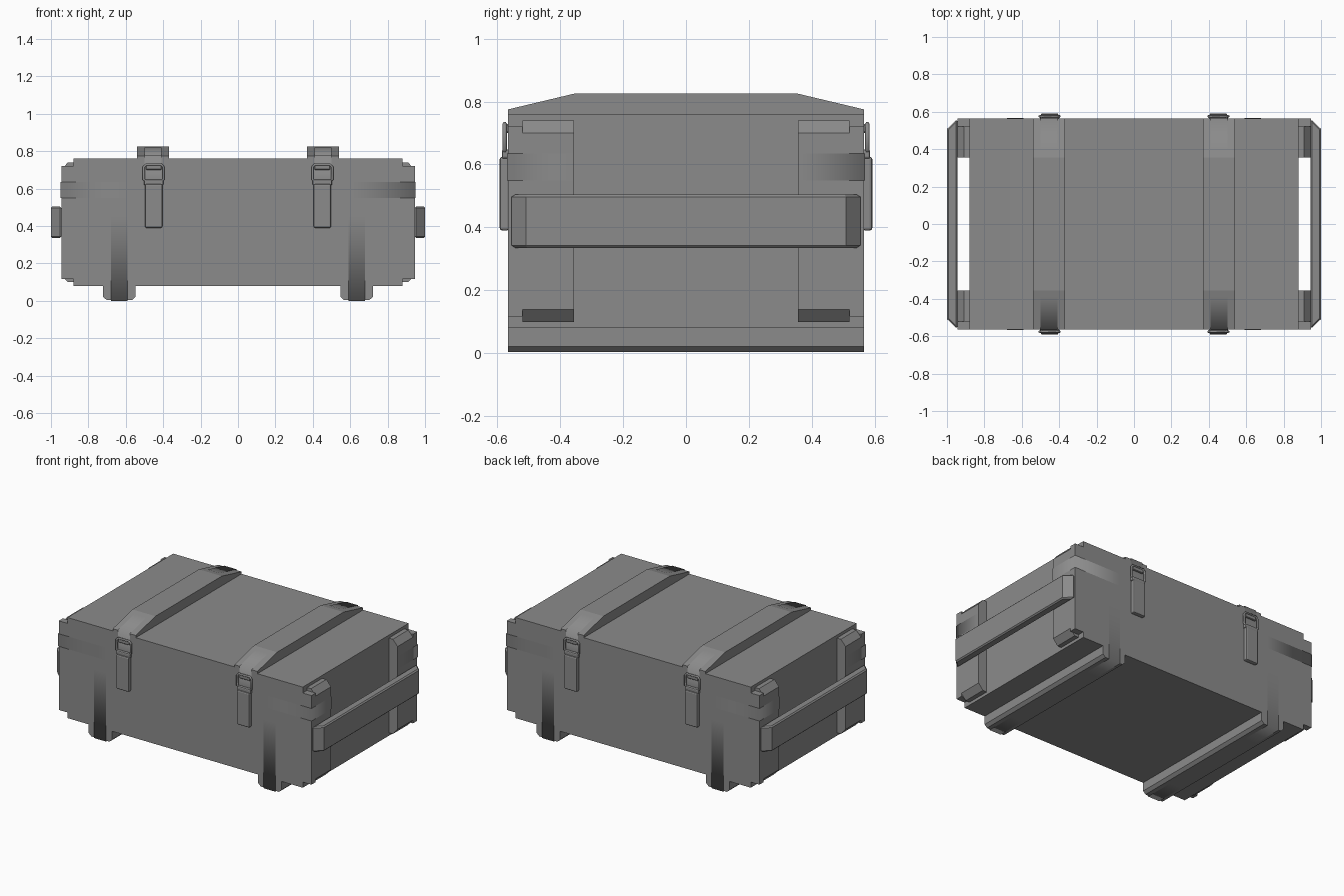
import bpy, bmesh
from mathutils import Vector

cube = bpy.data.objects.get("Cube")
if cube:
    bpy.data.objects.remove(cube, do_unlink=True)

grey = bpy.data.materials.new("crate grey")
GREY = (0.26, 0.26, 0.26, 1)
grey.diffuse_color = GREY
grey.use_nodes = True
grey.node_tree.nodes["Principled BSDF"].inputs["Base Color"].default_value = GREY


def finish(name, bm, bevel=0, segments=1):
    mesh = bpy.data.meshes.new(name)
    bm.to_mesh(mesh)
    bm.free()
    mesh.materials.append(grey)
    ob = bpy.data.objects.new(name, mesh)
    bpy.context.collection.objects.link(ob)
    if bevel:
        mod = ob.modifiers.new("Bevel", "BEVEL")
        mod.width, mod.segments = bevel, segments
        mod.limit_method = "ANGLE"
        mod.angle_limit = 1.1
    return ob


def prism(name, profile, axis, lo, hi, bevel=0, segments=1):
    """Extrude a flat profile along one axis; profile uses the other two axes in order."""
    bm = bmesh.new()

    def place(point, t):
        co = list(point)
        co.insert("xyz".index(axis), t)
        return bm.verts.new(co)

    rings = [[place(p, t) for p in profile] for t in (lo, hi)]
    n = len(profile)
    for ring in rings:
        bm.faces.new(ring)
    for i in range(n):
        j = (i + 1) % n
        bm.faces.new((rings[0][i], rings[0][j], rings[1][j], rings[1][i]))
    bmesh.ops.recalc_face_normals(bm, faces=bm.faces)
    return finish(name, bm, bevel, segments)


def box(name, x, y, z, bevel=0, segments=1):
    (x0, x1), (y0, y1) = x, y
    return prism(name, [(x0, y0), (x1, y0), (x1, y1), (x0, y1)], "z", *z, bevel, segments)


def strap(name, path, width):
    """Thin metal band folded along a path, smooth over the fold."""
    bm = bmesh.new()
    half = Vector(width) / 2
    rows = [[bm.verts.new(Vector(p) + half * s) for s in (-1, 1)] for p in path]
    for a, b in zip(rows, rows[1:]):
        face = bm.faces.new((a[0], a[1], b[1], b[0]))
        face.smooth = True
        face.normal_update()
        if face.normal.dot(face.calc_center_median() - Vector((0, 0, 0.4))) < 0:
            face.normal_flip()
    return finish(name, bm)


W = 0.565        # half depth of the crate
S = W + 0.003    # outer surface of the metal bands
SIDES = {"left": 1, "right": -1}
ENDS = {"front": -1, "back": 1}

# Box body
box("crate_body", (-0.88, 0.88), (-W, W), (0.08, 0.76))

for side, sx in SIDES.items():
    # Carrying rail across the end, with angled tips
    prism(side + "_carry_rail",
          [(sx * 0.945, -0.56), (sx, -0.508), (sx, 0.508), (sx * 0.945, 0.56)],
          "z", 0.335, 0.505, bevel=0.008)

    # Skid under the floor
    c = sx * 0.634
    prism(side + "_skid",
          [(c - 0.087, 0.08), (c - 0.087, 0.022), (c - 0.068, 0.004),
           (c + 0.068, 0.004), (c + 0.087, 0.022), (c + 0.087, 0.08)],
          "y", -W, W)

    # Lid batten, sloping toward front and back
    b = sx * 0.455
    prism(side + "_lid_batten",
          [(-W, 0.75), (-W, 0.775), (-0.355, 0.825),
           (0.355, 0.825), (W, 0.775), (W, 0.75)],
          "x", b - 0.086, b + 0.086)

    for end, sy in ENDS.items():
        tag = end + "_" + side
        # Wall overhang and chamfered corner post
        box(tag + "_wall_end", sorted((sx * 0.87, sx * 0.945)),
            sorted((sy * 0.52, sy * W)), (0.118, 0.72))
        prism(tag + "_corner_post",
              [(sx * 0.87, 0.10), (sx * 0.91, 0.10), (sx * 0.945, 0.14),
               (sx * 0.945, 0.70), (sx * 0.91, 0.74), (sx * 0.87, 0.74)],
              "y", *sorted((sy * 0.355, sy * 0.52)))

        # Metal bands: around the corner, under the skid, over the batten
        strap(tag + "_corner_strap",
              [(sx * 0.595, sy * S, 0.592), (sx * 0.948, sy * S, 0.592),
               (sx * 0.948, sy * 0.355, 0.592)], (0, 0, 0.085))
        strap(tag + "_skid_strap",
              [(c, sy * S, 0.46), (c, sy * S, 0), (c, sy * 0.355, 0)], (0.088, 0, 0))
        strap(tag + "_lid_strap",
              [(b, sy * 0.39, 0.820), (b, sy * S, 0.779), (b, sy * S, 0.64)],
              (0.09, 0, 0))

        # Latch: lever, hinge barrel, catch and wire loop
        latch = sx * 0.451
        box(tag + "_latch_lever", (latch - 0.047, latch + 0.047),
            sorted((sy * 0.56, sy * 0.592)), (0.39, 0.625), 0.009, 2)
        box(tag + "_latch_hinge", (latch - 0.052, latch + 0.052),
            sorted((sy * 0.56, sy * 0.585)), (0.618, 0.648), 0.007, 2)
        box(tag + "_latch_catch", (latch - 0.042, latch + 0.042),
            sorted((sy * 0.56, sy * 0.577)), (0.70, 0.728), 0.004)
        curve = bpy.data.curves.new(tag + "_latch_loop", "CURVE")
        curve.dimensions = "3D"
        curve.bevel_depth = 0.007
        curve.bevel_resolution = 1
        line = curve.splines.new("POLY")
        corners = [(-0.053, 0.65), (-0.053, 0.715), (-0.041, 0.729), (0.041, 0.729),
                   (0.053, 0.715), (0.053, 0.65), (0.041, 0.636), (-0.041, 0.636)]
        line.points.add(len(corners) - 1)
        for point, (dx, z) in zip(line.points, corners):
            point.co = (latch + dx, sy * 0.576, z, 1)
        line.use_cyclic_u = True
        curve.materials.append(grey)
        loop = bpy.data.objects.new(tag + "_latch_loop", curve)
        bpy.context.collection.objects.link(loop)
        bpy.ops.object.select_all(action="DESELECT")
        loop.select_set(True)
        bpy.context.view_layer.objects.active = loop
        bpy.ops.object.convert(target="MESH")
